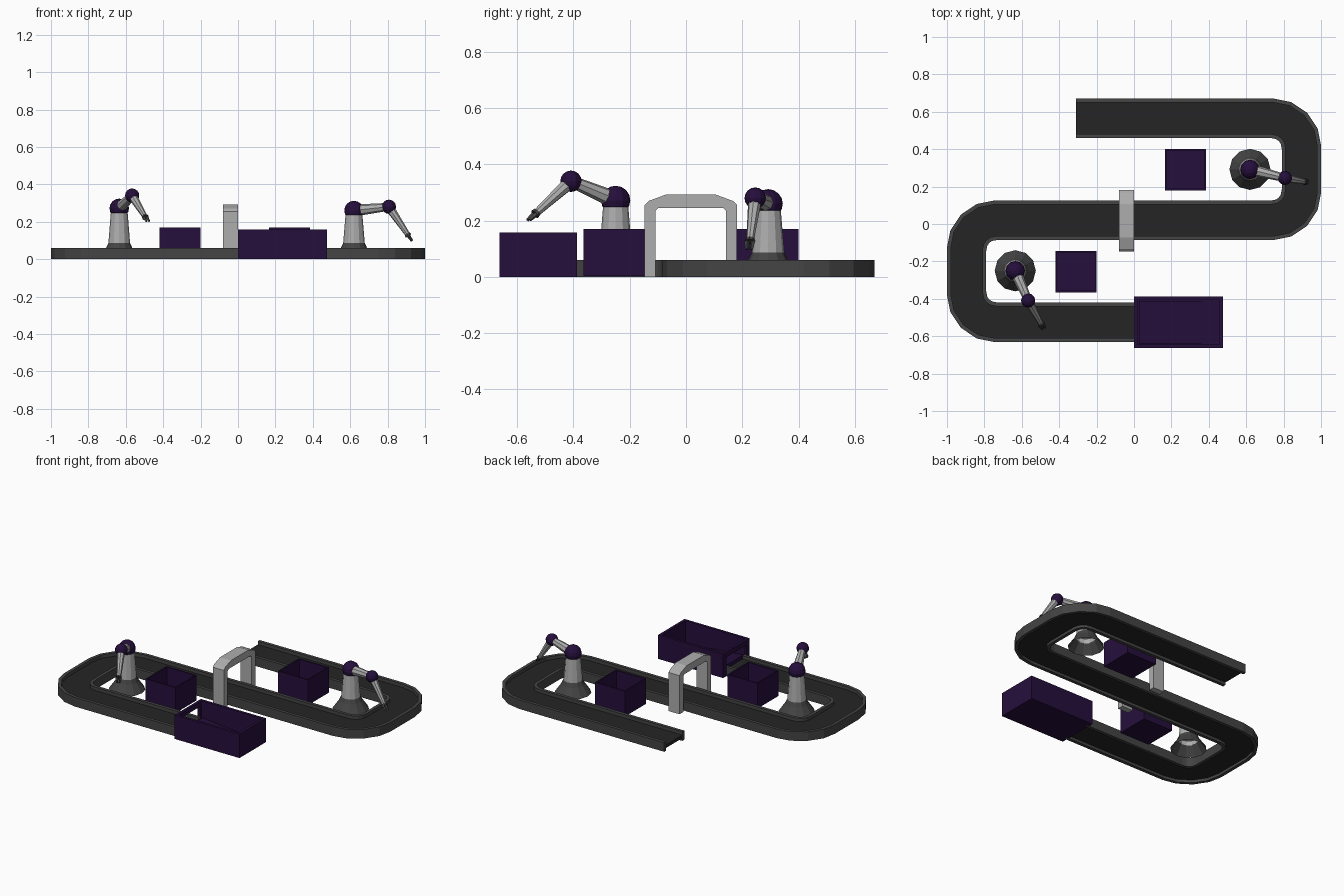
import bpy, bmesh, math
from mathutils import Vector, Matrix

if "Cube" in bpy.data.objects:
    bpy.data.objects.remove(bpy.data.objects["Cube"])


def material(name, rgb):
    m = bpy.data.materials.new(name)
    m.diffuse_color = (*rgb, 1)
    m.use_nodes = True
    m.node_tree.nodes["Principled BSDF"].inputs["Base Color"].default_value = m.diffuse_color
    return m


PURPLE = material("dark purple", (0.019, 0.0045, 0.046))
BELT = material("belt black", (0.018, 0.018, 0.018))
RAIL = material("dark grey", (0.058, 0.058, 0.058))
LIGHT = material("light grey", (0.42, 0.42, 0.42))


def finish(name, bm, mat):
    bmesh.ops.recalc_face_normals(bm, faces=bm.faces)
    me = bpy.data.meshes.new(name)
    bm.to_mesh(me)
    bm.free()
    me.materials.append(mat)
    ob = bpy.data.objects.new(name, me)
    bpy.context.collection.objects.link(ob)
    return ob


def cuboid(bm, lo, hi):
    lo, hi = Vector(lo), Vector(hi)
    m = Matrix.Translation((lo + hi) / 2) @ Matrix.Diagonal((*(hi - lo), 1))
    bmesh.ops.create_cube(bm, size=1, matrix=m)


def open_box(name, lo, hi, wall, floor):
    bm = bmesh.new()
    cuboid(bm, lo, hi)
    bm.faces.ensure_lookup_table()
    top = max(bm.faces, key=lambda f: f.calc_center_median().z)
    bmesh.ops.inset_region(bm, faces=[top], thickness=wall)
    ext = bmesh.ops.extrude_discrete_faces(bm, faces=[top])["faces"][0]
    for v in ext.verts:
        v.co.z = lo[2] + floor
    return finish(name, bm, PURPLE)


def rod(name, a, b, r1, r2, sides, mat, caps=True):
    a, b = Vector(a), Vector(b)
    d = b - a
    m = Matrix.Translation((a + b) / 2) @ d.to_track_quat('Z', 'Y').to_matrix().to_4x4()
    bm = bmesh.new()
    bmesh.ops.create_cone(bm, cap_ends=caps, segments=sides, radius1=r1, radius2=r2,
                          depth=d.length, matrix=m)
    return finish(name, bm, mat)


def ball(name, c, r):
    bm = bmesh.new()
    bmesh.ops.create_uvsphere(bm, u_segments=12, v_segments=8, radius=r,
                              matrix=Matrix.Translation(c))
    return finish(name, bm, PURPLE)


def sweep(name, path, profile, mat):
    """Sweep an (offset, height) profile along a flat path with mitred corners."""
    bm = bmesh.new()
    rings = []
    for i, p in enumerate(path):
        d1 = (p - path[i - 1]).normalized() if i else (path[1] - p).normalized()
        d2 = (path[i + 1] - p).normalized() if i < len(path) - 1 else d1
        t = (d1 + d2).normalized()
        n = Vector((-t.y, t.x)) / t.dot(d1)
        rings.append([bm.verts.new((p.x + n.x * o, p.y + n.y * o, z)) for o, z in profile])
    k = len(profile)
    for r, s in zip(rings, rings[1:]):
        for j in range(k):
            bm.faces.new((r[j], r[(j + 1) % k], s[(j + 1) % k], s[j]))
    bm.faces.new(rings[0])
    bm.faces.new(rings[-1])
    return finish(name, bm, mat)


# Conveyor centre line: straight runs joined by rounded corners
R, N = 0.155, 4
X, YT, YM, YB = 0.895, 0.565, 0.02, -0.525
path = [Vector((-0.31, YT))]
for cx, cy, start, turn in [(X - R, YT - R, 90, -1), (X - R, YM + R, 0, -1),
                            (-X + R, YM - R, 90, 1), (-X + R, YB + R, 180, 1)]:
    for i in range(N + 1):
        a = math.radians(start + turn * 90 * i / N)
        path.append(Vector((cx + R * math.cos(a), cy + R * math.sin(a))))
path.append(Vector((0.015, YB)))

# Belt and its two side rails
sweep("conveyor_belt", path, [(-0.09, 0.018), (0.09, 0.018), (0.09, 0.038), (-0.09, 0.038)], BELT)
for side, s in (("left", 1), ("right", -1)):
    sweep(f"conveyor_rail_{side}", path,
          [(s * 0.084, 0), (s * 0.105, 0), (s * 0.105, 0.06), (s * 0.084, 0.06)], RAIL)

# Two parts boxes and the large collecting bin
open_box("parts_box_left", (-0.42, -0.365, 0.003), (-0.20, -0.145, 0.17), 0.012, 0.012)
open_box("parts_box_right", (0.165, 0.18, 0.003), (0.385, 0.40, 0.17), 0.012, 0.012)
bin_ob = open_box("collecting_bin", (0, -0.663, 0), (0.475, -0.387, 0.158), 0.025, 0.012)

# Opening in the bin where the belt enters
bm = bmesh.new()
cuboid(bm, (-0.05, -0.63, 0.02), (0.03, -0.42, 0.125))
cutter = finish("bin_opening_cutter", bm, PURPLE)
cutter.hide_render = True
cutter.hide_viewport = True
mod = bin_ob.modifiers.new("opening", 'BOOLEAN')
mod.operation = 'DIFFERENCE'
mod.object = cutter

# Sloping chute inside the bin
bm = bmesh.new()
vs = [bm.verts.new((x, -0.638, z)) for x, z in [(0.028, 0.012), (0.45, 0.012), (0.028, 0.05)]]
f = bm.faces.new(vs)
ext = bmesh.ops.extrude_face_region(bm, geom=[f])["geom"]
bmesh.ops.translate(bm, vec=(0, 0.226, 0), verts=[g for g in ext if isinstance(g, bmesh.types.BMVert)])
finish("bin_chute", bm, PURPLE)

# Scanner arch over the middle run
half = [(0.165, 0), (0.165, 0.255), (0.15, 0.27), (0.09, 0.292)]
inner = [(0.125, 0), (0.125, 0.235), (0.115, 0.245)]
outline = half + [(-y, z) for y, z in reversed(half)]
outline += [(-y, z) for y, z in inner] + inner[::-1]
bm = bmesh.new()
n = len(outline)
L, Rr = [[bm.verts.new((x, y + 0.017, z)) for y, z in outline] for x in (-0.08, 0.0)]
for j in range(n):
    # pair each outer point with its neighbours, and close both flat sides
    bm.faces.new((L[j], L[(j + 1) % n], Rr[(j + 1) % n], Rr[j]))
bm.faces.new(L)
bm.faces.new(Rr)
finish("scanner_arch", bm, LIGHT)


# Robot arms
def robot(side, x, y, z, elbow, tip):
    # flared base, open underneath
    rod(f"robot_base_lower_{side}", (x, y, 0.003), (x, y, 0.06), 0.11, 0.07, 12, RAIL, False)
    rod(f"robot_base_upper_{side}", (x, y, 0.06), (x, y, 0.095), 0.07, 0.054, 12, RAIL, False)
    rod(f"robot_column_{side}", (x, y, 0.06), (x, y, z - 0.01), 0.06, 0.044, 12, LIGHT, False)
    shoulder, elbow, tip = Vector((x, y, z)), Vector(elbow), Vector(tip)
    ball(f"robot_shoulder_{side}", shoulder, 0.052)
    rod(f"robot_upper_arm_{side}", shoulder, elbow, 0.032, 0.021, 8, LIGHT)
    ball(f"robot_elbow_{side}", elbow, 0.038)
    d = (tip - elbow).normalized()
    wrist = tip - d * 0.045
    rod(f"robot_forearm_{side}", elbow, wrist, 0.025, 0.014, 8, LIGHT)
    rod(f"robot_wrist_{side}", wrist, wrist + d * 0.012, 0.016, 0.018, 8, RAIL)
    across = d.cross(Vector((0, 0, 1))).normalized()
    for i, s in enumerate((-1, 1)):
        rod(f"robot_finger_{side}_{i + 1}", wrist + across * s * 0.011 + d * 0.008,
            tip + across * s * 0.008, 0.009, 0.006, 4, RAIL)


robot("left", -0.635, -0.25, 0.272, (-0.566, -0.409, 0.34), (-0.482, -0.56, 0.202))
robot("right", 0.62, 0.292, 0.26, (0.807, 0.246, 0.28), (0.93, 0.224, 0.098))
